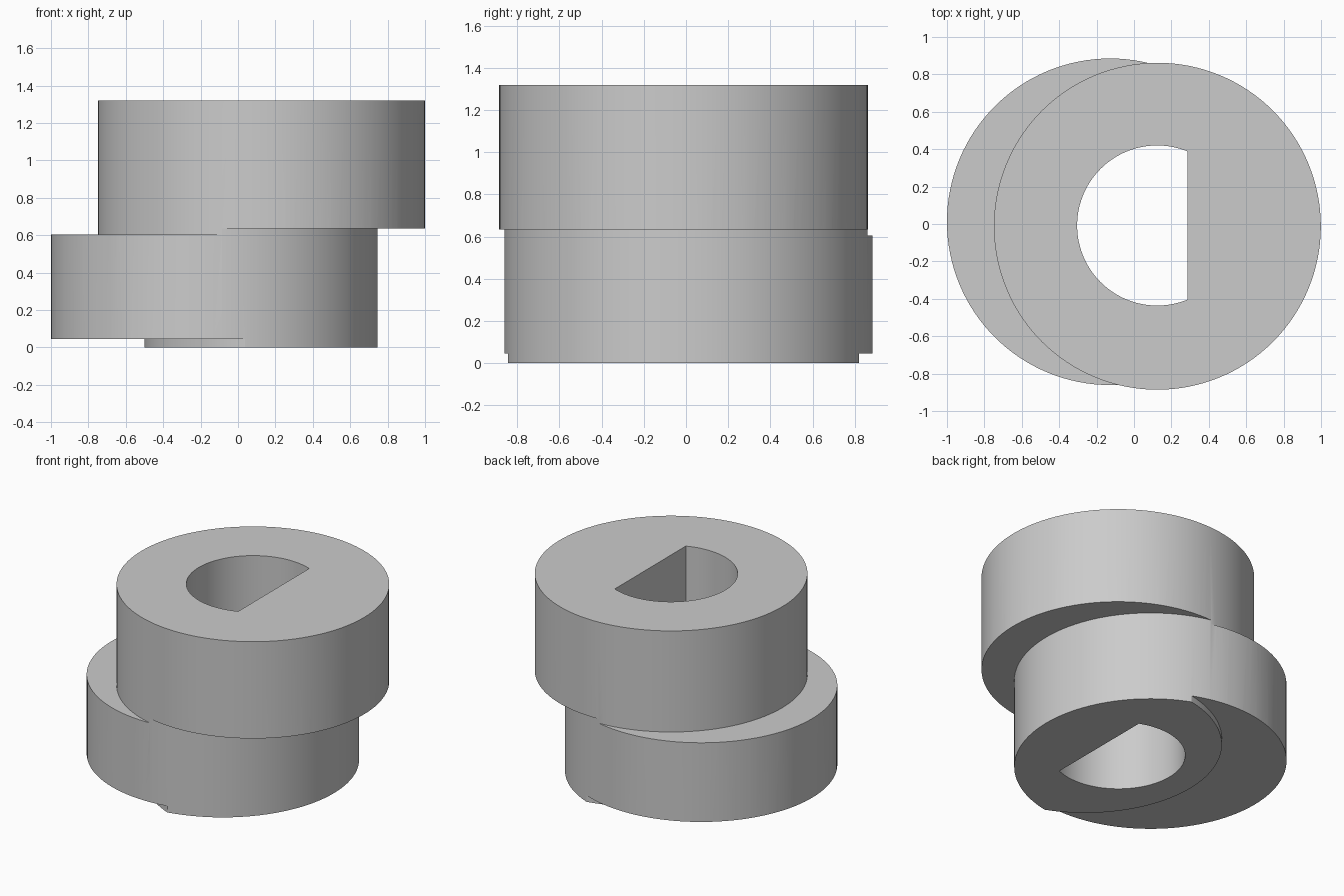
import bpy
import bmesh
from math import cos, sin, pi, acos, radians

SEGMENTS = 128

cube = bpy.data.objects.get("Cube")
if cube:
    bpy.data.objects.remove(cube, do_unlink=True)


def arc(cx, cy, radius, start=0.0, end=2 * pi, closed=True):
    steps = SEGMENTS if closed else SEGMENTS - 1
    return [(cx + radius * cos(start + (end - start) * i / steps),
             cy + radius * sin(start + (end - start) * i / steps))
            for i in range(SEGMENTS)]


def make_object(name, bm):
    bmesh.ops.recalc_face_normals(bm, faces=bm.faces[:])
    mesh = bpy.data.meshes.new(name)
    bm.to_mesh(mesh)
    bm.free()
    obj = bpy.data.objects.new(name, mesh)
    bpy.context.collection.objects.link(obj)
    return obj


def prism(name, outline, z0, z1):
    bm = bmesh.new()
    base = bm.faces.new([bm.verts.new((x, y, z0)) for x, y in outline])
    top = bmesh.ops.extrude_face_region(bm, geom=[base], use_keep_orig=True)
    verts = [g for g in top["geom"] if isinstance(g, bmesh.types.BMVert)]
    bmesh.ops.translate(bm, verts=verts, vec=(0, 0, z1 - z0))
    return make_object(name, bm)


def ring(name, inner, z0, z1):
    """Thick ring that trims everything outside the inner outline."""
    bm = bmesh.new()
    outer = arc(0, 0, 2)
    loops = [[bm.verts.new((x, y, z)) for x, y in pts]
             for pts, z in ((inner, z0), (outer, z0), (outer, z1), (inner, z1))]
    for k in range(4):
        a, b = loops[k], loops[(k + 1) % 4]
        for i in range(SEGMENTS):
            j = (i + 1) % SEGMENTS
            bm.faces.new((a[i], a[j], b[j], b[i]))
    return make_object(name, bm)


# Cylindrical blank, turned down to three offset steps
body = prism("eccentric_cam_body", arc(0, 0, 1.5), 0, 1.32)
cutters = [
    ring("upper_disc_cutter", arc(0.125, -0.012, 0.874), 0.605, 1.6),
    ring("lower_disc_cutter", arc(-0.127, 0.012, 0.873), -0.3, 0.635),
    ring("base_step_cutter", arc(0.374, -0.038, 0.874), -0.2, 0.045),
]

# D-shaped shaft bore with its flat on the left
flat = acos((0.285 - 0.124) / 0.428)
bore = arc(0.124, -0.008, 0.428, flat, 2 * pi - flat, closed=False)
cutters.append(prism("shaft_bore_cutter", bore, -0.4, 1.7))

for cutter in cutters:
    cutter.hide_render = True
    mod = body.modifiers.new(cutter.name, "BOOLEAN")
    mod.operation = "DIFFERENCE"
    mod.solver = "EXACT"
    mod.object = cutter

# Bake the cuts and discard the cutters
bpy.context.view_layer.update()
depsgraph = bpy.context.evaluated_depsgraph_get()
baked = bpy.data.meshes.new_from_object(body.evaluated_get(depsgraph))
body.modifiers.clear()
body.data = baked
for cutter in cutters:
    bpy.data.objects.remove(cutter, do_unlink=True)

# Plain grey finish
grey = bpy.data.materials.new("plain_grey")
grey.use_nodes = True
colour = (0.6, 0.6, 0.6, 1)
grey.diffuse_color = colour
grey.node_tree.nodes["Principled BSDF"].inputs["Base Color"].default_value = colour
body.data.materials.clear()
body.data.materials.append(grey)

# Smooth walls, crisp rims
bpy.ops.object.select_all(action="DESELECT")
body.select_set(True)
bpy.context.view_layer.objects.active = body
bpy.ops.object.shade_smooth_by_angle(angle=radians(30))
